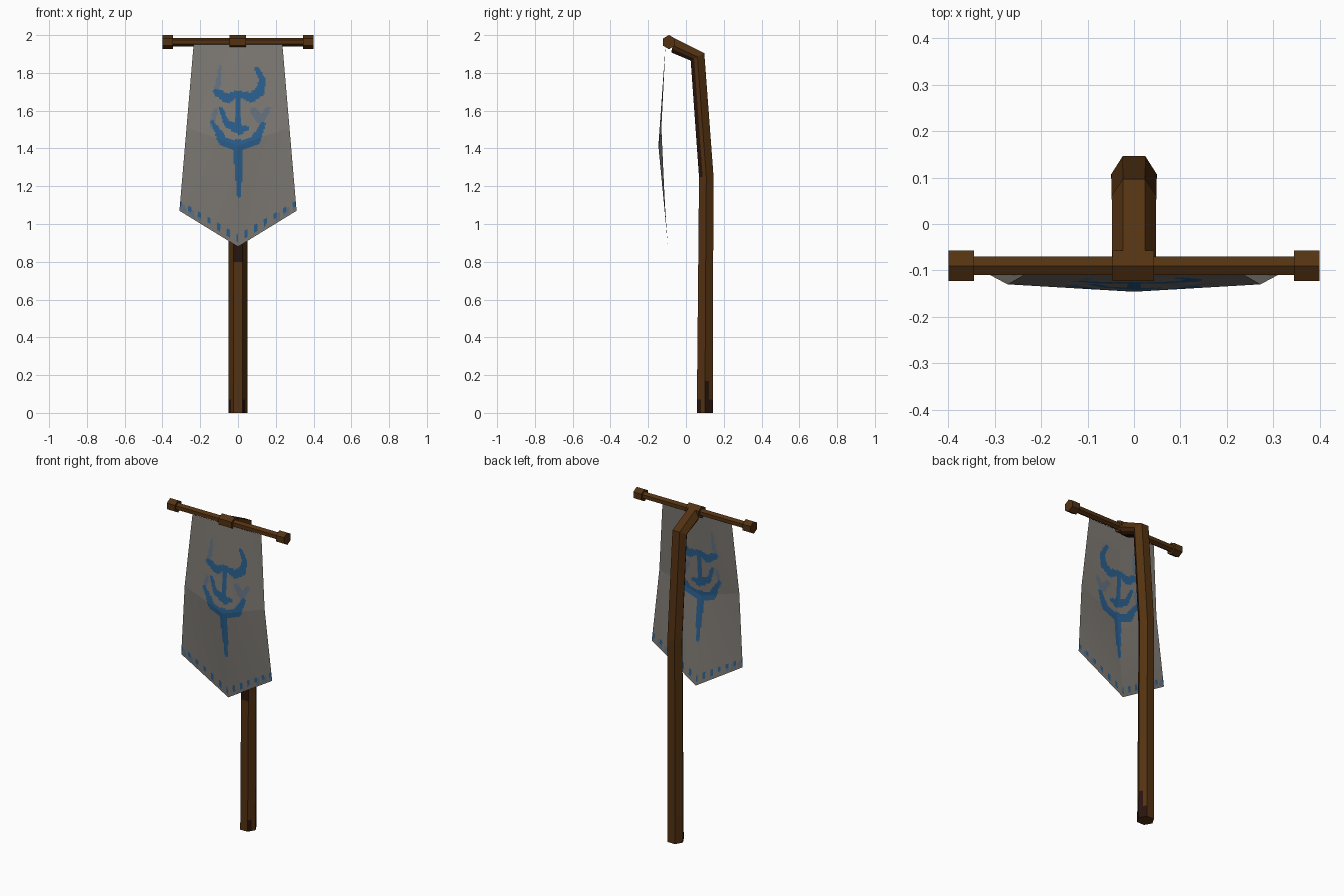
import bpy, math
from mathutils import Vector

if "Cube" in bpy.data.objects:
    bpy.data.objects.remove(bpy.data.objects["Cube"])


def material(name, rgb):
    m = bpy.data.materials.new(name)
    m.diffuse_color = (*rgb, 1)
    m.use_nodes = True
    m.node_tree.nodes["Principled BSDF"].inputs["Base Color"].default_value = m.diffuse_color
    return m


WOOD = material("brown wood", (0.088, 0.032, 0.006))
DARK = material("dark worn wood", (0.022, 0.007, 0.004))
CLOTH = material("grey cloth", (0.21, 0.195, 0.175))
BLUE = material("blue paint", (0.024, 0.115, 0.27))
FADED = material("faded blue paint", (0.13, 0.17, 0.22))


def make(name, verts, faces, mats, rule=None):
    me = bpy.data.meshes.new(name)
    me.from_pydata(verts, [], faces)
    for m in mats:
        me.materials.append(m)
    if rule:
        for p in me.polygons:
            p.material_index = rule(p)
    me.update()
    ob = bpy.data.objects.new(name, me)
    bpy.context.collection.objects.link(ob)
    return ob


def lerp(a, b, t):
    return a + (b - a) * t


# --- bent pole: six-sided, each side split in two for the worn streaks ---
# ring = front point (y, z), back point (y, z), half width
RINGS = [((.057, 0), (.143, 0), .05), ((.058, .07), (.143, .07), .05),
         ((.059, .17), (.143, .17), .05), ((.065, .8), (.144, .8), .05),
         ((.069, 1.25), (.146, 1.25), .049), ((.025, 1.865), (.097, 1.905), .048),
         ((-.078, 1.908), (-.062, 1.984), .047)]
hexa = [(math.cos(math.radians(60 * i)), math.sin(math.radians(60 * i))) for i in range(6)]
section = []
for i in range(6):
    a, b = hexa[i], hexa[(i + 1) % 6]
    section += [a, ((a[0] + b[0]) / 2, (a[1] + b[1]) / 2)]
N = len(section)
verts = []
for f, b, w in RINGS:
    for cx, cy in section:
        t = 0.5 + cy / (2 * math.sin(math.radians(60)))
        verts.append((cx * w, lerp(f[0], b[0], t), lerp(f[1], b[1], t)))
faces = [(r * N + i, r * N + (i + 1) % N, (r + 1) * N + (i + 1) % N, (r + 1) * N + i)
         for r in range(len(RINGS) - 1) for i in range(N)]
faces += [tuple(reversed(range(N))), tuple((len(RINGS) - 1) * N + i for i in range(N))]


def wear(p):
    ring, side = divmod(p.index, N)
    if ring >= len(RINGS) - 1:
        return 0
    if ring == 0:
        return int(side in (0, 1, 6, 10))      # chipped foot
    if ring == 1:
        return int(side == 0)
    if ring == 3:
        return int(side in (8, 9))             # front streak behind the banner
    if ring >= 4:
        return int(side in (7, 8, 9, 10))      # underside of the bend
    return 0


make("pole", verts, faces, [WOOD, DARK], wear)


# --- crossbar, end caps and centre collar: six-sided prisms along x ---
def rod(name, x0, x1, r):
    vs = [(x, -.09 + r * math.sin(math.radians(60 * i)), 1.963 + r * math.cos(math.radians(60 * i)))
          for x in (x0, x1) for i in range(6)]
    fs = [(i, 6 + i, 6 + (i + 1) % 6, (i + 1) % 6) for i in range(6)]
    fs += [tuple(range(6)), tuple(range(11, 5, -1))]
    make(name, vs, fs, [WOOD])


rod("crossbar", -.35, .35, .0225)
rod("left_end_cap", -.40, -.345, .0375)
rod("right_end_cap", .345, .40, .0375)
rod("centre_collar", -.046, .043, .0375)

# --- painted emblem: tapered strokes of (x, z, half width) ---
STROKES = [
    [(-.115, 1.70, .017), (-.06, 1.665, .027), (0, 1.69, .016), (.07, 1.67, .027), (.115, 1.70, .024)],
    [(.115, 1.70, .024), (.13, 1.76, .018), (.10, 1.82, .012)],
    [(0, 1.69, .012), (0, 1.50, .012)],
    [(-.09, 1.61, .010), (-.06, 1.53, .017), (.01, 1.50, .028), (.055, 1.51, .008)],
    [(-.135, 1.54, .010), (-.08, 1.44, .026), (0, 1.41, .025), (.09, 1.44, .027), (.135, 1.53, .013)],
    [(0, 1.42, .028), (.006, 1.15, .011)]]
FADES = [
    [(-.11, 1.72, .015), (-.095, 1.83, .008)],
    [(.08, 1.60, .018), (.12, 1.55, .022), (.16, 1.61, .012)],
    [(-.14, 1.52, .012), (-.12, 1.60, .012)]]


def inside(strokes, x, z):
    for s in strokes:
        for (ax, az, aw), (bx, bz, bw) in zip(s, s[1:]):
            d = Vector((bx - ax, bz - az))
            q = Vector((x - ax, z - az))
            t = min(1, max(0, q.dot(d) / d.length_squared))
            if (q - d * t).length < lerp(aw, bw, t):
                return True
    return False


# --- banner: one hanging sheet with a centre fold and a pointed hem ---
NU, NV = 72, 100


def hem(x):
    return 0.88 + 0.19 * abs(x) / 0.31


def cloth(u, v):
    a = abs(u)
    z = lerp(1.95, lerp(.88, 1.07, a), v)
    top, mid, low = -.108, lerp(-.146, -.13, a), lerp(-.095, -.11, a)
    y = lerp(top, mid, v * 2) if v < .5 else lerp(mid, low, v * 2 - 1)
    return (u * lerp(.235, .31, v), y, z)


def paint(p):
    x, _, z = p.center
    if inside(STROKES, x, z):
        return 1
    if inside(FADES, x, z):
        return 2
    h, k = z - hem(x), (x + 1.0 + .012) % .05   # dashes along the hem
    if .025 < h < .06 and k < .016:
        return 1
    if abs(x) > .2 and .01 < h < .05 and k < .035:
        return 2
    return 0


verts = [cloth(2 * i / NU - 1, j / NV) for j in range(NV + 1) for i in range(NU + 1)]
W = NU + 1
faces = [(j * W + i, (j + 1) * W + i, (j + 1) * W + i + 1, j * W + i + 1)
         for j in range(NV) for i in range(NU)]
make("banner", verts, faces, [CLOTH, BLUE, FADED], paint)
